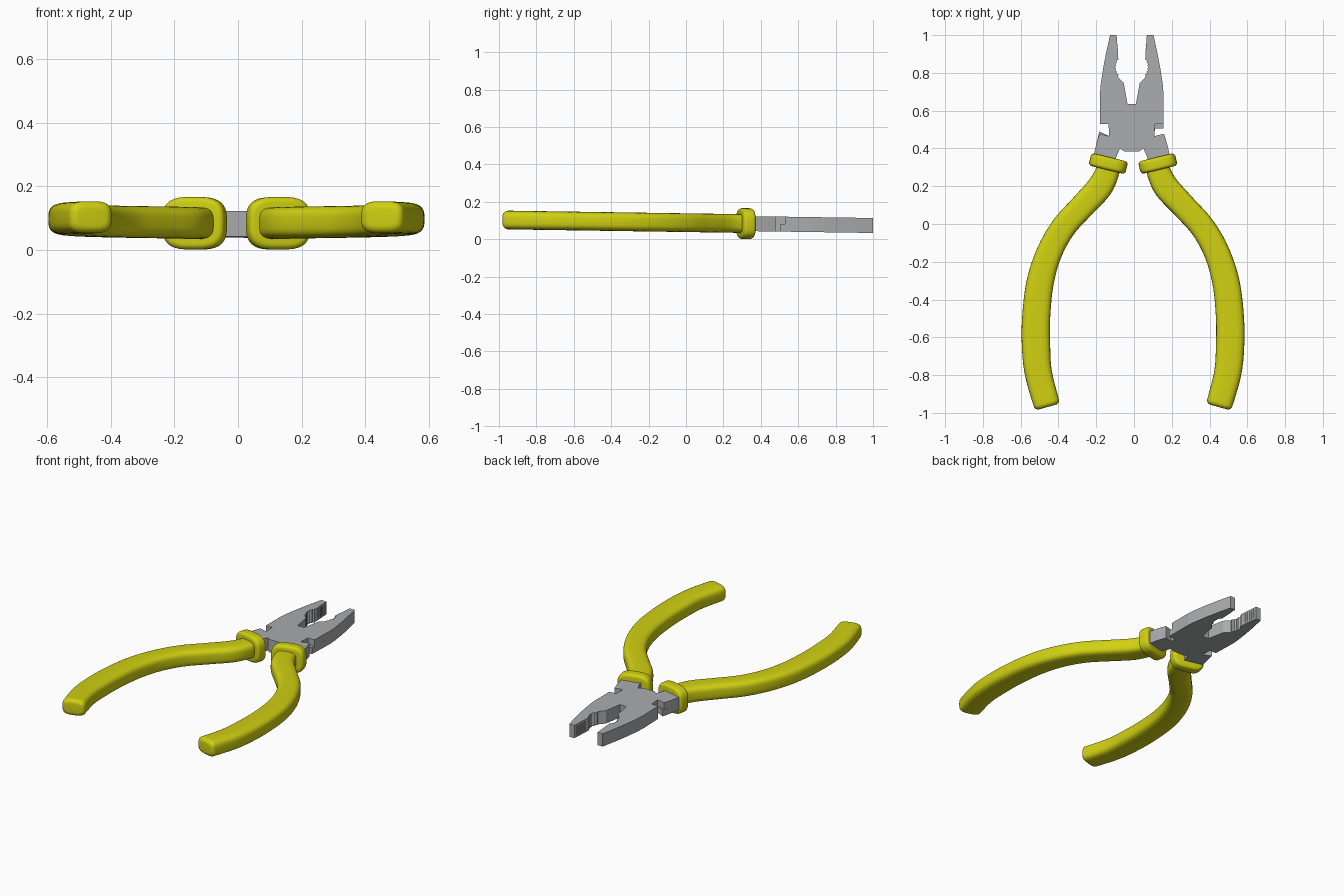
import bpy, bmesh, math
from mathutils import Vector

if "Cube" in bpy.data.objects:
    bpy.data.objects.remove(bpy.data.objects["Cube"])

def material(name, rgb):
    m = bpy.data.materials.new(name)
    m.diffuse_color = (*rgb, 1)
    m.use_nodes = True
    m.node_tree.nodes["Principled BSDF"].inputs["Base Color"].default_value = m.diffuse_color
    return m

STEEL = material("grey steel", (0.40, 0.41, 0.42))
GRIP = material("yellow grip", (0.63, 0.63, 0.006))

def mid_z(y):
    # the tool lies slightly nose-down
    return 0.0885 - 0.015 * y

def finish(name, bm, mat, angle=None):
    bmesh.ops.recalc_face_normals(bm, faces=bm.faces)
    me = bpy.data.meshes.new(name)
    bm.to_mesh(me)
    bm.free()
    me.materials.append(mat)
    ob = bpy.data.objects.new(name, me)
    bpy.context.collection.objects.link(ob)
    if angle:
        bpy.ops.object.select_all(action='DESELECT')
        ob.select_set(True)
        bpy.context.view_layer.objects.active = ob
        bpy.ops.object.shade_smooth_by_angle(angle=math.radians(angle))
    return ob

def prism(name, outline, lo, hi):
    bm = bmesh.new()
    f = bm.faces.new([bm.verts.new((x, y, mid_z(y) + lo)) for x, y in outline])
    new = bmesh.ops.extrude_face_region(bm, geom=[f])["geom"]
    for v in new:
        if isinstance(v, bmesh.types.BMVert):
            v.co.z += hi - lo
    return finish(name, bm, STEEL)

def loft(name, rings, power, angle=50, n=40):
    """rings: (centre, width direction, half width, half height)"""
    bm = bmesh.new()
    loops = []
    for c, w, a, b in rings:
        loop = []
        for i in range(n):
            t = 2 * math.pi * i / n
            ct, st = math.cos(t), math.sin(t)
            u = math.copysign(abs(ct) ** (2 / power), ct) * a
            h = math.copysign(abs(st) ** (2 / power), st) * b
            loop.append(bm.verts.new((c.x + w.x * u, c.y + w.y * u, mid_z(c.y) + h)))
        loops.append(loop)
    for p, q in zip(loops, loops[1:]):
        for i in range(n):
            bm.faces.new((p[i], p[(i + 1) % n], q[(i + 1) % n], q[i]))
    bm.faces.new(loops[0])
    bm.faces.new(loops[-1])
    return finish(name, bm, GRIP, angle)

# ---- steel head: half outline (offset from the head axis), toothed pipe grip
AXIS = -0.012

def half_outline(notch_top, shank_top):
    pts = [(0.022, 0.635), (0.042, 0.745), (0.068, 0.772)]
    for i in range(13):                      # small teeth along a shallow arc
        t = i / 12
        bulge = 0.017 * math.sin(math.pi * t)
        pts.append((0.073 + bulge - (0.007 if i % 2 else 0), 0.782 + 0.098 * t))
    pts += [(0.072, 0.895), (0.080, 1.0), (0.115, 1.0), (0.136, 0.905), (0.152, 0.82),
            (0.164, 0.74), (0.169, 0.68), (0.167, notch_top), (0.123, notch_top),
            (0.119, 0.465), (0.171, shank_top), (0.186, 0.43), (0.2, 0.37), (0.21, 0.32),
            (0.085, 0.31), (0.082, 0.355), (0.062, 0.40), (0.04, 0.385)]
    return pts

def head_outline(right, left):
    return [(AXIS + x, y) for x, y in right] + [(AXIS - x, y) for x, y in reversed(left)]

prism("upper_head_plate", head_outline(half_outline(0.53, 0.478), half_outline(0.53, 0.478)), 0.0, 0.04)
prism("lower_head_plate", head_outline(half_outline(0.505, 0.478), half_outline(0.53, 0.49)), -0.04, 0.0)

# ---- gripping ribs on the jaw tips
for side, word in ((1, "right"), (-1, "left")):
    for k in range(5):
        y = 0.91 + 0.018 * k
        x = AXIS + side * (0.073 + 0.08 * (y - 0.895))
        prism(f"{word}_jaw_rib_{k + 1}",
              [(x + side * 0.01, y - 0.005), (x - side * 0.004, y),
               (x + side * 0.01, y + 0.005)], -0.03, 0.03)

# ---- grips: centre line and half widths of the right handle
PATH = [(0.122, 0.32, 0.062), (0.135, 0.265, 0.064), (0.175, 0.19, 0.068), (0.265, 0.092, 0.066),
        (0.365, -0.02, 0.066), (0.44, -0.155, 0.068), (0.487, -0.31, 0.072),
        (0.507, -0.48, 0.074), (0.509, -0.635, 0.075), (0.496, -0.79, 0.072),
        (0.448, -0.969, 0.069)]

def spline(pts, steps=8):
    P = [Vector(p) for p in pts]
    P = [2 * P[0] - P[1]] + P + [2 * P[-1] - P[-2]]
    out = []
    for a, b, c, d in zip(P, P[1:], P[2:], P[3:]):
        for s in range(steps):
            t = s / steps
            out.append(0.5 * (2 * b + (c - a) * t + (2 * a - 5 * b + 4 * c - d) * t * t
                              + (3 * b - a - 3 * c + d) * t ** 3))
    return out + [P[-2]]

def place(p, side):
    return Vector((p.x if side > 0 else -p.x - 0.01, p.y))

for side, word in ((1, "right"), (-1, "left")):
    # handle, with a rounded free end
    line = spline(PATH)
    rings = []
    for i, p in enumerate(line):
        d = (line[min(i + 1, len(line) - 1)] - line[max(i - 1, 0)]).to_2d().normalized()
        rings.append([p.to_2d(), Vector((-d.y, d.x)), p.z, 0.05])
    c, w, a, b = rings.pop()
    d = Vector((w.y, -w.x))
    R = 0.024
    rings = [r for r in rings if (c - r[0]).dot(d) > R + 0.002]
    for k in range(7):
        t = k / 6 * math.pi / 2
        cut = R * (1 - math.cos(t))
        rings.append([c - d * R * (1 - math.sin(t)), w, a - cut, b - cut])
    loft(f"{word}_handle", [(place(r[0], side), Vector((r[1].x * side, r[1].y)), r[2], r[3])
                            for r in rings], 3.4)

    # collar: a rounded band where the steel enters the grip
    w = Vector((math.cos(0.237), math.sin(0.237)))
    d = Vector((-w.y, w.x))
    c, R, rings = Vector((0.126, 0.32)), 0.018, []
    for end in (-1, 1):
        for k in range(6):
            t = (5 - k if end < 0 else k) / 5 * math.pi / 2
            cut = R * (1 - math.cos(t))
            rings.append((place(c + d * end * (0.034 - R * (1 - math.sin(t))), side),
                          Vector((w.x * side, w.y)), 0.1 - cut, 0.0825 - cut))
    loft(f"{word}_collar", rings, 3.2)
